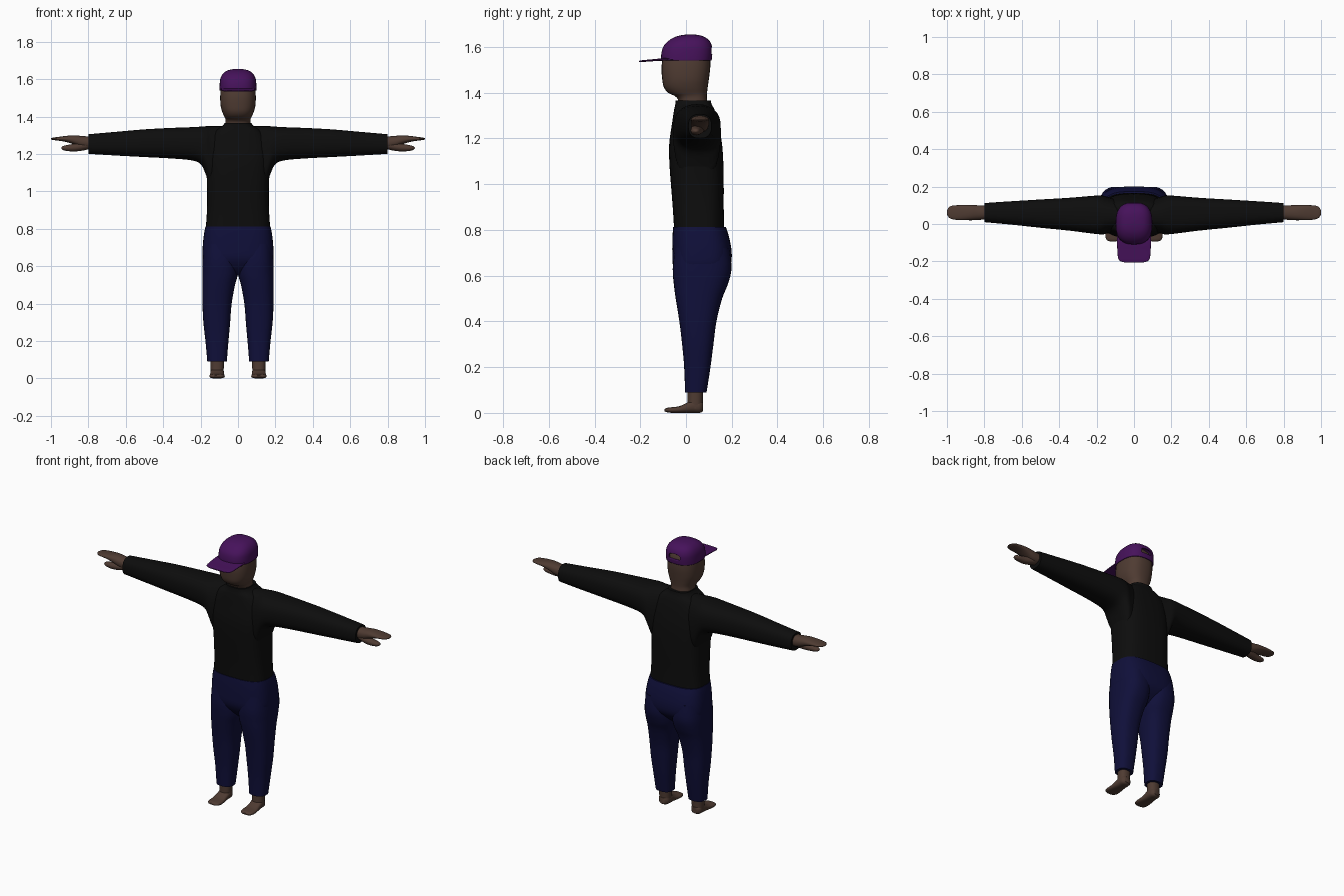
import bpy, bmesh, math
from mathutils import Vector


def material(name, rgb):
    m = bpy.data.materials.new(name)
    m.diffuse_color = (*rgb, 1)
    return m


SKIN = material("brown skin", (0.078, 0.044, 0.032))
BLACK = material("black cloth", (0.004, 0.004, 0.004))
NAVY = material("navy cloth", (0.005, 0.005, 0.042))
PURPLE = material("purple cloth", (0.062, 0.006, 0.105))


def spline(p0, p1, p2, p3, u):
    """Catmull-Rom blend of four stations."""
    return [0.5 * (2 * b + (c - a) * u + (2 * a - 5 * b + 4 * c - d) * u * u
                   + (3 * b - a - 3 * c + d) * u ** 3)
            for a, b, c, d in zip(p0, p1, p2, p3)]


def loft(name, axis, stations, mat, power=2.4, sides=32, steps=4, mirror=False, closed=True):
    """Skin superellipse rings; a station is (position, a_min, a_max, b_min, b_max)."""
    s = [stations[0]] + stations + [stations[-1]]
    rows = [spline(*s[i:i + 4], k / steps) for i in range(len(stations) - 1) for k in range(steps)]
    rows.append(list(stations[-1]))
    bm = bmesh.new()
    rings = []
    for t, a0, a1, b0, b1 in rows:
        ring = []
        for k in range(sides):
            ang = 2 * math.pi * k / sides
            c, d = math.cos(ang), math.sin(ang)
            a = (a0 + a1) / 2 + (a1 - a0) / 2 * math.copysign(abs(c) ** (2 / power), c)
            b = (b0 + b1) / 2 + (b1 - b0) / 2 * math.copysign(abs(d) ** (2 / power), d)
            ring.append(bm.verts.new({"x": (t, a, b), "y": (a, t, b), "z": (a, b, t)}[axis]))
        rings.append(ring)
    for r, q in zip(rings, rings[1:]):
        for k in range(sides):
            j = (k + 1) % sides
            bm.faces.new((r[k], r[j], q[j], q[k]))
    bm.faces.new(rings[-1])
    if closed:
        bm.faces.new(rings[0])
    bmesh.ops.recalc_face_normals(bm, faces=bm.faces)
    me = bpy.data.meshes.new(name)
    bm.to_mesh(me)
    bm.free()
    me.materials.append(mat)
    ob = bpy.data.objects.new(name, me)
    bpy.context.collection.objects.link(ob)
    bpy.ops.object.select_all(action="DESELECT")
    ob.select_set(True)
    bpy.context.view_layer.objects.active = ob
    bpy.ops.object.shade_smooth_by_angle(angle=math.radians(45))
    if mirror:
        ob.modifiers.new("Mirror", "MIRROR").use_axis = (True, False, False)
    return ob


def body(name, rows, mat, power, **kw):
    """Vertical loft that is symmetric in x: rows are (z, half_width, front, back)."""
    return loft(name, "z", [(z, -w, w, f, b) for z, w, f, b in rows], mat, power, **kw)


# Shirt
body("shirt_torso", [
    (0.805, .172, -.052, .166), (0.90, .166, -.058, .165), (1.00, .165, -.066, .165),
    (1.10, .168, -.073, .163), (1.18, .170, -.073, .157), (1.26, .160, -.062, .143),
    (1.32, .128, -.053, .127), (1.348, .085, -.047, .113), (1.367, .072, -.045, .108)],
    BLACK, 3.0, sides=40)
loft("shirt_sleeves", "x", [
    (.05, -.04, .12, 1.00, 1.348), (.14, -.05, .145, 1.02, 1.350), (.168, -.056, .152, 1.08, 1.349),
    (.195, -.054, .152, 1.140, 1.347), (.24, -.049, .149, 1.165, 1.344), (.35, -.035, .140, 1.176, 1.340),
    (.50, -.020, .131, 1.184, 1.332), (.65, -.004, .122, 1.192, 1.319), (.80, .010, .112, 1.201, 1.306)],
    BLACK, 2.5, mirror=True)

# Trousers
body("trouser_hips", [
    (0.813, .174, -.056, .174), (0.77, .182, -.059, .188), (0.70, .189, -.060, .200),
    (0.64, .186, -.056, .192), (0.59, .150, -.030, .150), (0.55, .090, .010, .100)],
    NAVY, 3.0, sides=40)
loft("trouser_legs", "z", [
    (.72, .000, .184, -.050, .190), (.63, -.002, .190, -.058, .199), (.56, .000, .191, -.053, .182),
    (.50, .016, .191, -.045, .158), (.40, .034, .190, -.029, .133), (.30, .042, .185, -.017, .120),
    (.20, .051, .174, -.008, .107), (.09, .060, .164, -.004, .090)],
    NAVY, 2.5, mirror=True)

# Feet and ankles
loft("feet", "y", [
    (-.093, .095, .130, .007, .016), (-.084, .078, .147, .003, .022), (-.06, .071, .153, 0, .025),
    (-.03, .072, .152, 0, .029), (.00, .075, .149, 0, .042), (.03, .075, .147, 0, .058),
    (.06, .079, .144, 0, .055), (.075, .092, .131, .008, .045)],
    SKIN, 2.6, mirror=True, sides=24)
loft("ankles", "z", [(.02, .077, .146, .005, .074), (.06, .076, .147, .007, .074),
                     (.13, .074, .148, .007, .077)], SKIN, 2.3, mirror=True, sides=24)

# Hands
loft("hands", "x", [
    (.77, .026, .098, 1.226, 1.293), (.83, .022, .100, 1.232, 1.296), (.875, .021, .101, 1.250, 1.300),
    (.92, .021, .101, 1.265, 1.297), (.965, .024, .099, 1.272, 1.291), (.988, .033, .091, 1.275, 1.288),
    (1.0, .052, .072, 1.279, 1.284)], SKIN, 2.3, mirror=True, sides=24)
loft("thumbs", "x", [
    (.80, .030, .085, 1.225, 1.270), (.84, .022, .078, 1.217, 1.262), (.88, .020, .068, 1.214, 1.254),
    (.92, .024, .062, 1.217, 1.247), (.938, .030, .056, 1.223, 1.242), (.945, .038, .048, 1.229, 1.236)],
    SKIN, 2.1, mirror=True, sides=20)

# Head and neck
body("head", [
    (1.33, .068, -.034, .098), (1.366, .066, -.034, .092), (1.385, .067, -.048, .091),
    (1.400, .073, -.078, .092), (1.425, .084, -.097, .095), (1.46, .093, -.104, .100),
    (1.51, .095, -.107, .106), (1.56, .090, -.099, .105), (1.60, .076, -.080, .092),
    (1.63, .045, -.040, .060)], SKIN, 2.5)

# Cap crown, with an arched gap above the rear strap
crown = body("cap_crown", [
    (1.540, .098, -.109, .112), (1.570, .098, -.108, .115), (1.600, .095, -.100, .114),
    (1.625, .084, -.079, .104), (1.643, .064, -.050, .083), (1.652, .038, -.018, .057),
    (1.655, .010, .010, .028)], PURPLE, 2.6, sides=40, closed=False)
shell = crown.modifiers.new("Thickness", "SOLIDIFY")
shell.thickness = 0.006
cutter = loft("cap_gap_cutter", "y", [(.05, -.038, .038, 1.562, 1.602), (.16, -.038, .038, 1.562, 1.602)],
              PURPLE, 2.2, steps=1)
for v in cutter.data.vertices:  # flat lower edge makes the arch
    v.co.z = max(v.co.z, 1.570)
cutter.hide_render = True
cutter.hide_set(True)
gap = crown.modifiers.new("Rear gap", "BOOLEAN")
gap.operation = "DIFFERENCE"
gap.object = cutter

# Cap brim
loft("cap_brim", "y", [
    (-.205, -.050, .050, 1.534, 1.539), (-.199, -.072, .072, 1.534, 1.541), (-.183, -.085, .085, 1.535, 1.543),
    (-.14, -.089, .089, 1.538, 1.547), (-.10, -.091, .091, 1.540, 1.551), (-.05, -.092, .092, 1.542, 1.552)],
    PURPLE, 4.0)
